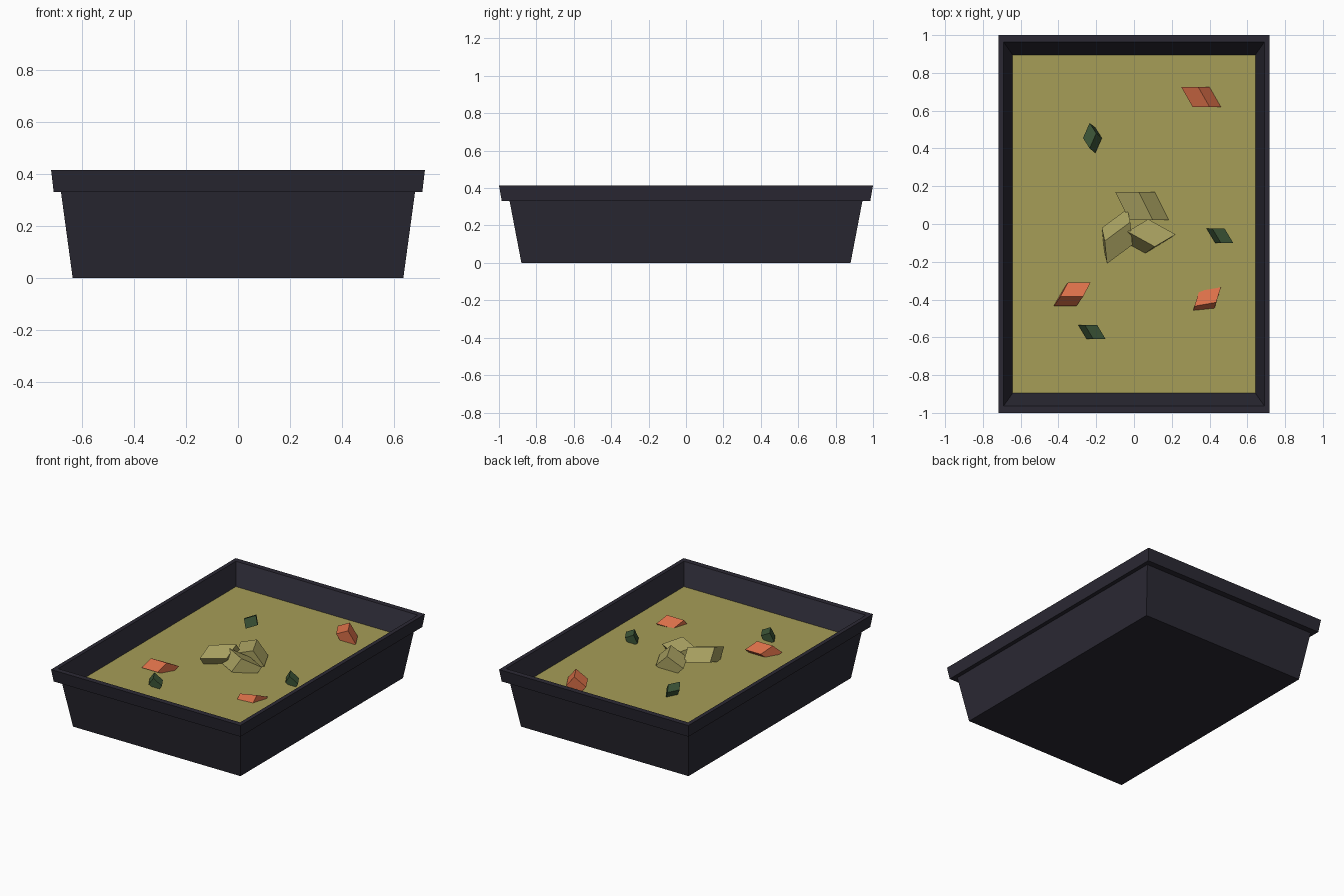
import bpy, bmesh
from mathutils import Vector

if "Cube" in bpy.data.objects:
    bpy.data.objects.remove(bpy.data.objects["Cube"])


def material(name, rgb):
    m = bpy.data.materials.new(name)
    m.diffuse_color = (*rgb, 1)
    m.use_nodes = True
    m.node_tree.nodes["Principled BSDF"].inputs["Base Color"].default_value = m.diffuse_color
    return m


DARK = material("dark_plastic", (0.024, 0.022, 0.034))
SAND = material("sand", (0.38, 0.34, 0.095))
TAN = material("tan_clump", (0.40, 0.36, 0.12))
ORANGE = material("orange_grain", (0.70, 0.16, 0.065))
GREEN = material("green_grain", (0.045, 0.09, 0.038))


def finish(name, bm, mat):
    bmesh.ops.recalc_face_normals(bm, faces=bm.faces)
    mesh = bpy.data.meshes.new(name)
    bm.to_mesh(mesh)
    bm.free()
    mesh.materials.append(mat)
    bpy.context.collection.objects.link(bpy.data.objects.new(name, mesh))


def rect_loft(name, levels, mat):
    """Skin rectangular rings given as (half x, half y, z), capped at both ends."""
    bm = bmesh.new()
    rings = [[bm.verts.new((sx * x, sy * y, z))
              for sx, sy in ((-1, -1), (1, -1), (1, 1), (-1, 1))]
             for x, y, z in levels]
    for a, b in zip(rings, rings[1:]):
        for i in range(4):
            j = (i + 1) % 4
            bm.faces.new((a[i], a[j], b[j], b[i]))
    bm.faces.new(rings[0])
    bm.faces.new(rings[-1])
    finish(name, bm, mat)


def chunk(name, ridge, along, side_a, side_b, mat):
    """Slanted block: top ridge corner plus its three edge vectors."""
    p, e, f, g = map(Vector, (ridge, along, side_a, side_b))
    bm = bmesh.new()
    bmesh.ops.create_cube(bm, size=1)
    for v in bm.verts:
        u = v.co + Vector((0.5, 0.5, 0.5))
        v.co = p + e * u.x + f * u.y + g * u.z
    finish(name, bm, mat)


# Tray: outer wall, overhanging rim, inner wall and floor
rect_loft("tray", [(0.635, 0.88, 0), (0.68, 0.943, 0.33), (0.708, 0.985, 0.33),
                   (0.718, 1.0, 0.415), (0.69, 0.963, 0.415),
                   (0.642, 0.895, 0.28), (0.605, 0.84, 0.03)], DARK)

# Sand filling
rect_loft("sand_fill", [(0.605, 0.84, 0.03), (0.642, 0.895, 0.28)], SAND)

# Heap of large clumps in the middle
chunk("clump_back", (.025, .17, .373), (.075, -.15, 0), (-.125, 0, -.05), (.085, 0, -.085), TAN)
chunk("clump_left", (-.155, -.09, .387), (.135, .10, 0), (-.015, .07, -.075), (.012, -.12, -.045), TAN)
chunk("clump_right", (-.035, -.04, .375), (.145, -.08, 0), (.11, .065, -.055), (-.05, -.035, -.09), TAN)

# Scattered orange grains
chunk("orange_grain_back", (.34, .725, .36), (.06, -.105, 0), (-.09, 0, -.045), (.06, 0, -.075), ORANGE)
chunk("orange_grain_left", (-.39, -.385, .345), (.12, 0, 0), (.04, .075, -.04), (-.035, -.05, -.055), ORANGE)
chunk("orange_grain_right", (.32, -.435, .312), (.115, .02, .012), (.025, .08, -.035), (-.01, -.035, -.05), ORANGE)

# Scattered green grains
chunk("green_grain_back", (-.20, .48, .36), (-.035, -.08, -.003), (-.035, .055, -.025), (.03, -.025, -.05), GREEN)
chunk("green_grain_right", (.415, -.025, .34), (.045, -.075, 0), (.065, 0, -.035), (-.03, 0, -.05), GREEN)
chunk("green_grain_front", (-.26, -.535, .34), (.045, -.075, 0), (.065, 0, -.035), (-.035, 0, -.05), GREEN)
